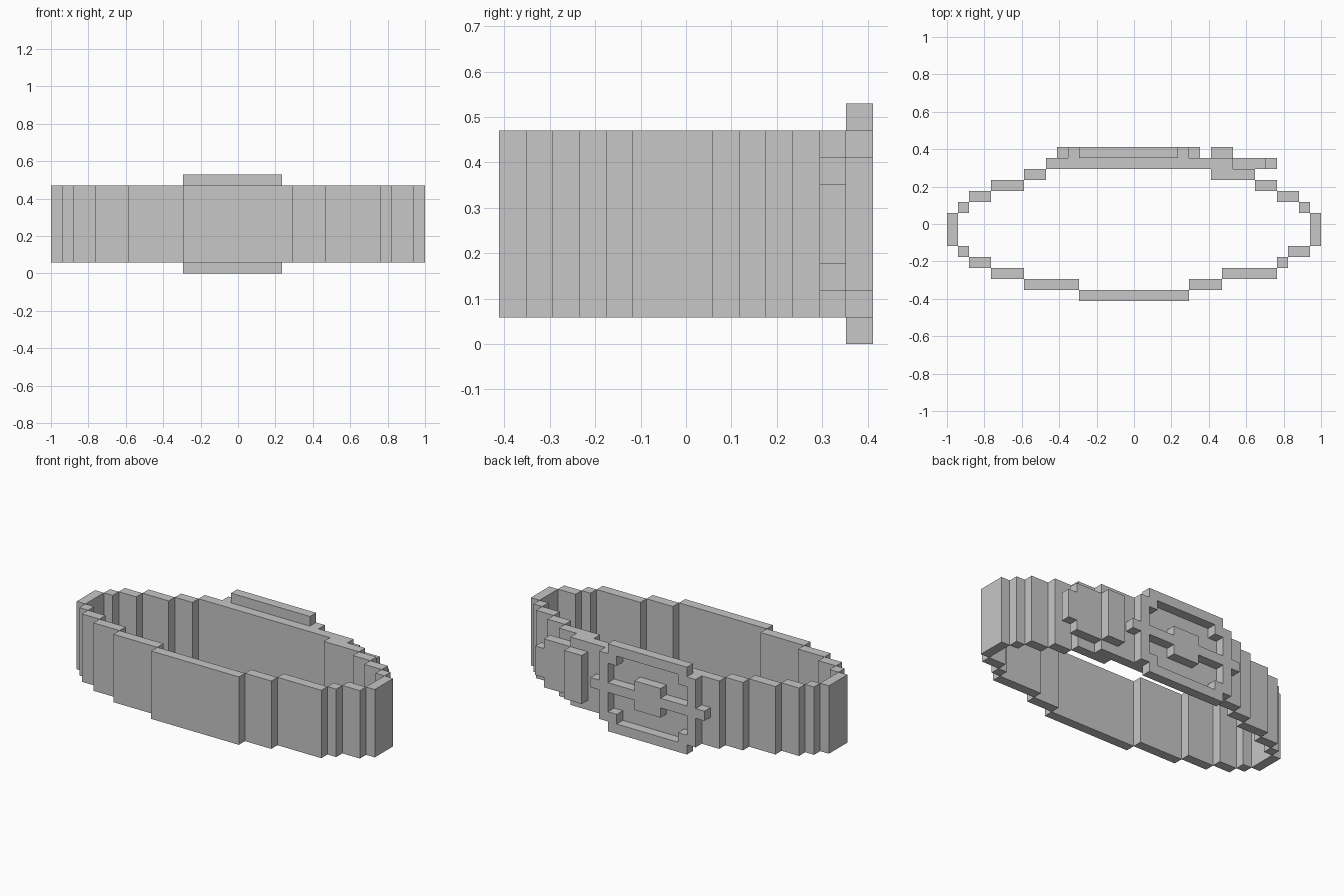
import bpy
import bmesh

if "Cube" in bpy.data.objects:
    bpy.data.objects.remove(bpy.data.objects["Cube"], do_unlink=True)

UNIT = 2 / 34  # one block of the stepped design

grey = bpy.data.materials.new("light grey")
grey.use_nodes = True
GREY = (0.57, 0.57, 0.57, 1)
grey.diffuse_color = GREY
grey.node_tree.nodes["Principled BSDF"].inputs["Base Color"].default_value = GREY


def build(name, filled, width, depth, place):
    """Extrude the filled cells of a grid into one clean solid."""
    bm = bmesh.new()
    verts = {}

    def corner(a, b):
        if (a, b) not in verts:
            verts[a, b] = bm.verts.new([c * UNIT for c in place(a, b, depth[0])])
        return verts[a, b]

    for a in range(*width[0]):
        for b in range(*width[1]):
            if filled(a, b):
                bm.faces.new([corner(a, b), corner(a + 1, b),
                              corner(a + 1, b + 1), corner(a, b + 1)])
    shift = [(q - p) * UNIT for p, q in zip(place(0, 0, depth[0]), place(0, 0, depth[1]))]
    result = bmesh.ops.extrude_face_region(bm, geom=bm.faces[:], use_keep_orig=True)
    moved = [g for g in result["geom"] if isinstance(g, bmesh.types.BMVert)]
    bmesh.ops.translate(bm, verts=moved, vec=shift)
    bmesh.ops.recalc_face_normals(bm, faces=bm.faces[:])
    bmesh.ops.dissolve_limit(bm, angle_limit=0.01, verts=bm.verts[:], edges=bm.edges[:])
    mesh = bpy.data.meshes.new(name)
    bm.to_mesh(mesh)
    bm.free()
    mesh.materials.append(grey)
    obj = bpy.data.objects.new(name, mesh)
    bpy.context.collection.objects.link(obj)


def inside(a, b, rect):
    a0, a1, b0, b1 = rect
    return a0 <= a < a1 and b0 <= b < b1


# Belt band: stepped oval ring, one run of blocks per row (x0, x1, y0, y1)
band_runs = [
    (-5, 5, -7, -6),
    (-10, -5, -6, -5), (5, 8, -6, -5),
    (-13, -10, -5, -4), (8, 13, -5, -4),
    (-15, -13, -4, -3), (13, 14, -4, -3),
    (-16, -15, -3, -2), (14, 16, -3, -2),
    (-17, -16, -2, 1), (16, 17, -2, 1),
    (-16, -15, 1, 2), (15, 16, 1, 2),
    (-15, -13, 2, 3), (13, 15, 2, 3),
    (-13, -10, 3, 4), (11, 13, 3, 4),
    (-10, -8, 4, 5), (7, 11, 4, 5),
    (-8, 9, 5, 6),
]
build("belt_band", lambda x, y: any(inside(x, y, r) for r in band_runs),
      ((-17, 17), (-7, 7)), (1, 8), lambda x, y, z: (x, y, z))


def plate(name, filled, y0, y1):
    """A pattern drawn in the x-z plane with thickness along y."""
    build(name, filled, ((-8, 14), (0, 9)), (y0, y1), lambda x, z, y: (x, y, z))


# Buckle: stepped frame with stepped opening, crossbar and centre block
def buckle_pattern(x, z):
    outer = inside(x, z, (-5, 4, 0, 9)) or inside(x, z, (-6, 5, 1, 8))
    opening = inside(x, z, (-4, 3, 1, 8)) or inside(x, z, (-5, 4, 2, 7))
    crossbar = inside(x, z, (-7, 6, 4, 5)) or inside(x, z, (-2, 1, 3, 6))
    return (outer and not opening) or crossbar


plate("buckle", buckle_pattern, 6, 7)

# Strap tail with narrowed tip, and the keeper loop over it
plate("strap_tail", lambda x, z: inside(x, z, (9, 12, 2, 7)) or inside(x, z, (12, 13, 3, 6)), 5, 6)
plate("keeper_loop", lambda x, z: inside(x, z, (7, 9, 2, 7)), 6, 7)
